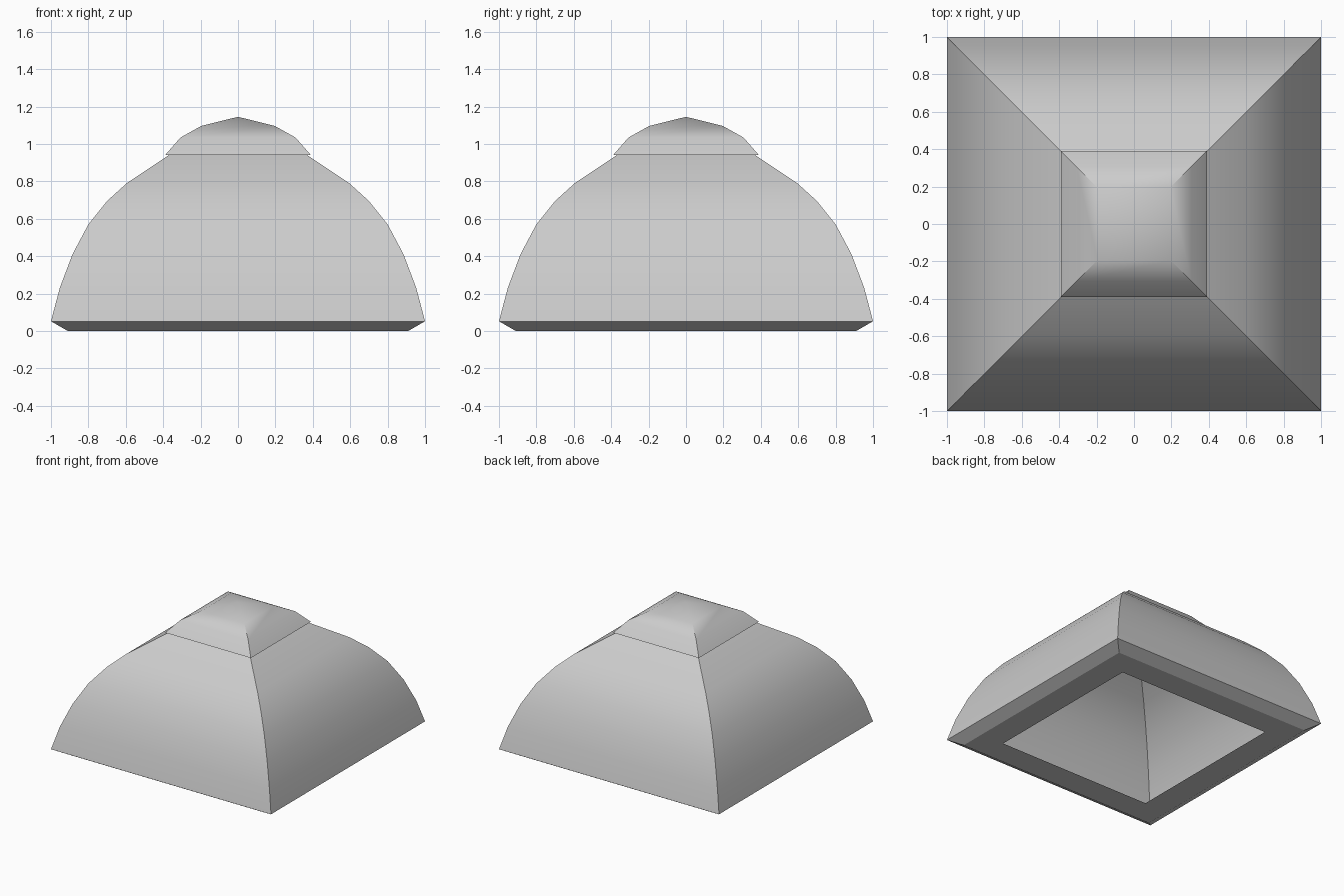
import bpy, bmesh, math

if "Cube" in bpy.data.objects:
    bpy.data.objects.remove(bpy.data.objects["Cube"])

def square_loft(name, profile, apex=None):
    """Stack square rings (half width, z), bridge them, optionally close at a point."""
    bm = bmesh.new()
    rings = [[bm.verts.new((sx * r, sy * r, z))
              for sx, sy in ((-1, -1), (1, -1), (1, 1), (-1, 1))] for r, z in profile]
    for a, b in zip(rings, rings[1:]):
        for i in range(4):
            j = (i + 1) % 4
            bm.faces.new((a[i], a[j], b[j], b[i]))
    if apex is not None:
        tip = bm.verts.new((0, 0, apex))
        for i in range(4):
            bm.faces.new((rings[-1][i], rings[-1][(i + 1) % 4], tip))
    mesh = bpy.data.meshes.new(name)
    bm.to_mesh(mesh)
    bm.free()
    obj = bpy.data.objects.new(name, mesh)
    bpy.context.collection.objects.link(obj)
    bpy.ops.object.select_all(action='DESELECT')
    obj.select_set(True)
    bpy.context.view_layer.objects.active = obj
    bpy.ops.object.shade_smooth_by_angle(angle=math.radians(30))
    return obj

# Hollow square dome with bottom rim, bevelled foot, bulging walls and overhanging cap
square_loft("square_dome", [
    (0.70, 0.0), (0.91, 0.0), (1.0, 0.052),
    (0.953, 0.23), (0.885, 0.41), (0.80, 0.57), (0.70, 0.695), (0.595, 0.79),
    (0.37, 0.94),
    (0.39, 0.94), (0.307, 1.035), (0.195, 1.097)], apex=1.145)
